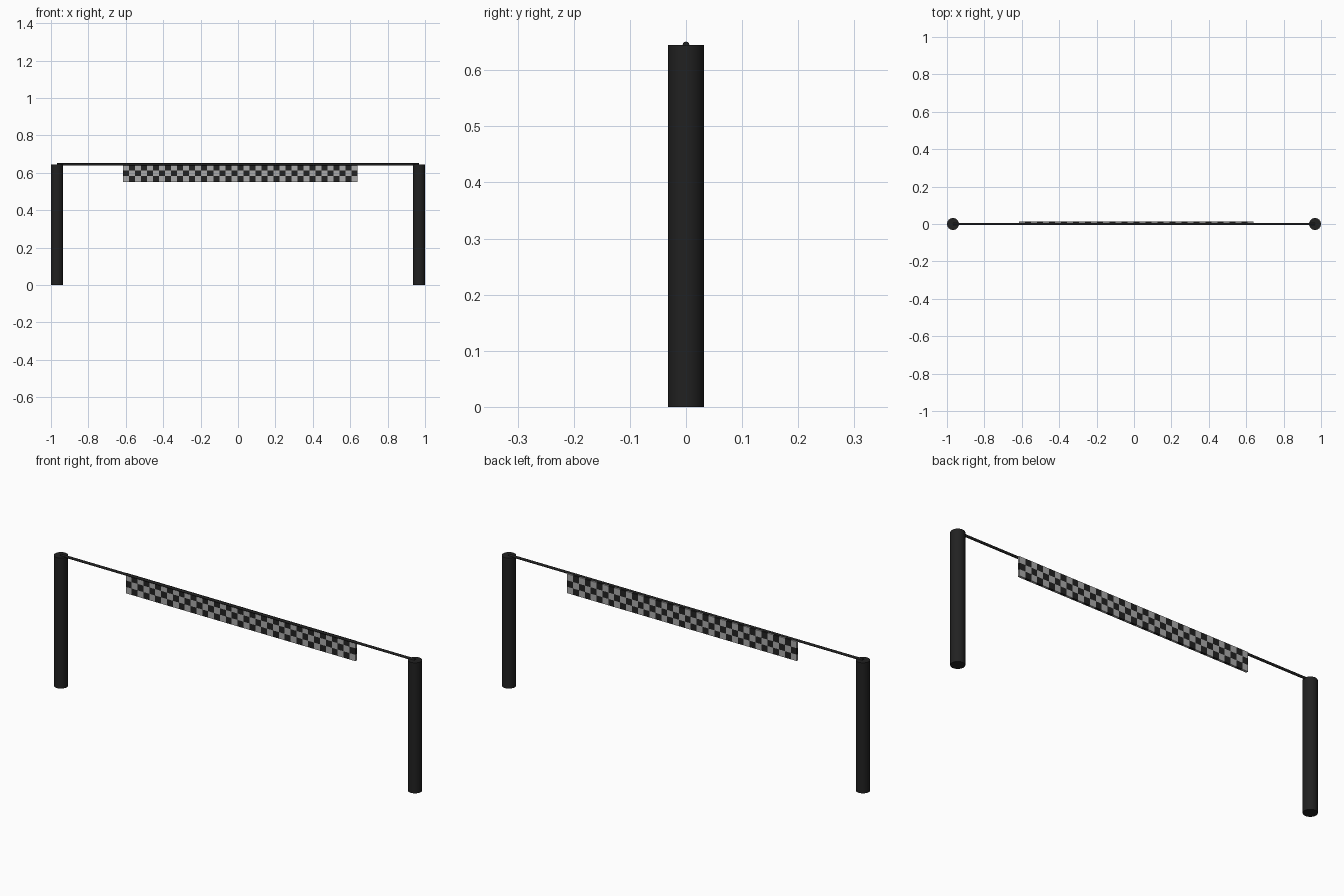
import bpy, bmesh
from math import pi

if "Cube" in bpy.data.objects:
    bpy.data.objects.remove(bpy.data.objects["Cube"])

def material(name, color):
    m = bpy.data.materials.new(name)
    m.diffuse_color = color
    m.use_nodes = True
    m.node_tree.nodes["Principled BSDF"].inputs["Base Color"].default_value = m.diffuse_color
    return m

black = material("black", (0.015, 0.015, 0.015, 1))
pale = material("pale_grey", (0.4, 0.4, 0.4, 1))

def cylinder(name, radius, length, location, sides, rotation=(0, 0, 0)):
    bpy.ops.mesh.primitive_cylinder_add(vertices=sides, radius=radius, depth=length,
                                        location=location, rotation=rotation)
    ob = bpy.context.object
    ob.name = name
    ob.data.materials.append(black)
    bpy.ops.object.shade_smooth_by_angle()
    return ob

H, R = 0.645, 0.032

# Two upright posts
for side, name in ((-1, "left_post"), (1, "right_post")):
    cylinder(name, R, H, (side * (1 - R), 0, H / 2), 32)

# Thin rail between the post tops
cylinder("top_rail", 0.006, 2 * (1 - R), (0, 0, H), 16, (0, pi / 2, 0))

# Chequered banner: a thin slab cut into cells, colours alternating
COLS, ROWS = 39, 3
X0, X1, Z0, Z1 = -0.615, 0.64, 0.55, 0.645
Y0, Y1 = 0.002, 0.014
bm = bmesh.new()
grid = [[bm.verts.new((X0 + (X1 - X0) * i / COLS, Y0, Z0 + (Z1 - Z0) * j / ROWS))
         for j in range(ROWS + 1)] for i in range(COLS + 1)]
for i in range(COLS):
    for j in range(ROWS):
        f = bm.faces.new((grid[i][j], grid[i + 1][j], grid[i + 1][j + 1], grid[i][j + 1]))
        f.material_index = (i + j) % 2
mesh = bpy.data.meshes.new("chequered_banner")
bm.to_mesh(mesh)
bm.free()
mesh.materials.append(pale)
mesh.materials.append(black)
banner = bpy.data.objects.new("chequered_banner", mesh)
bpy.context.collection.objects.link(banner)
solid = banner.modifiers.new("thickness", "SOLIDIFY")
solid.thickness = Y1 - Y0
solid.offset = -1
